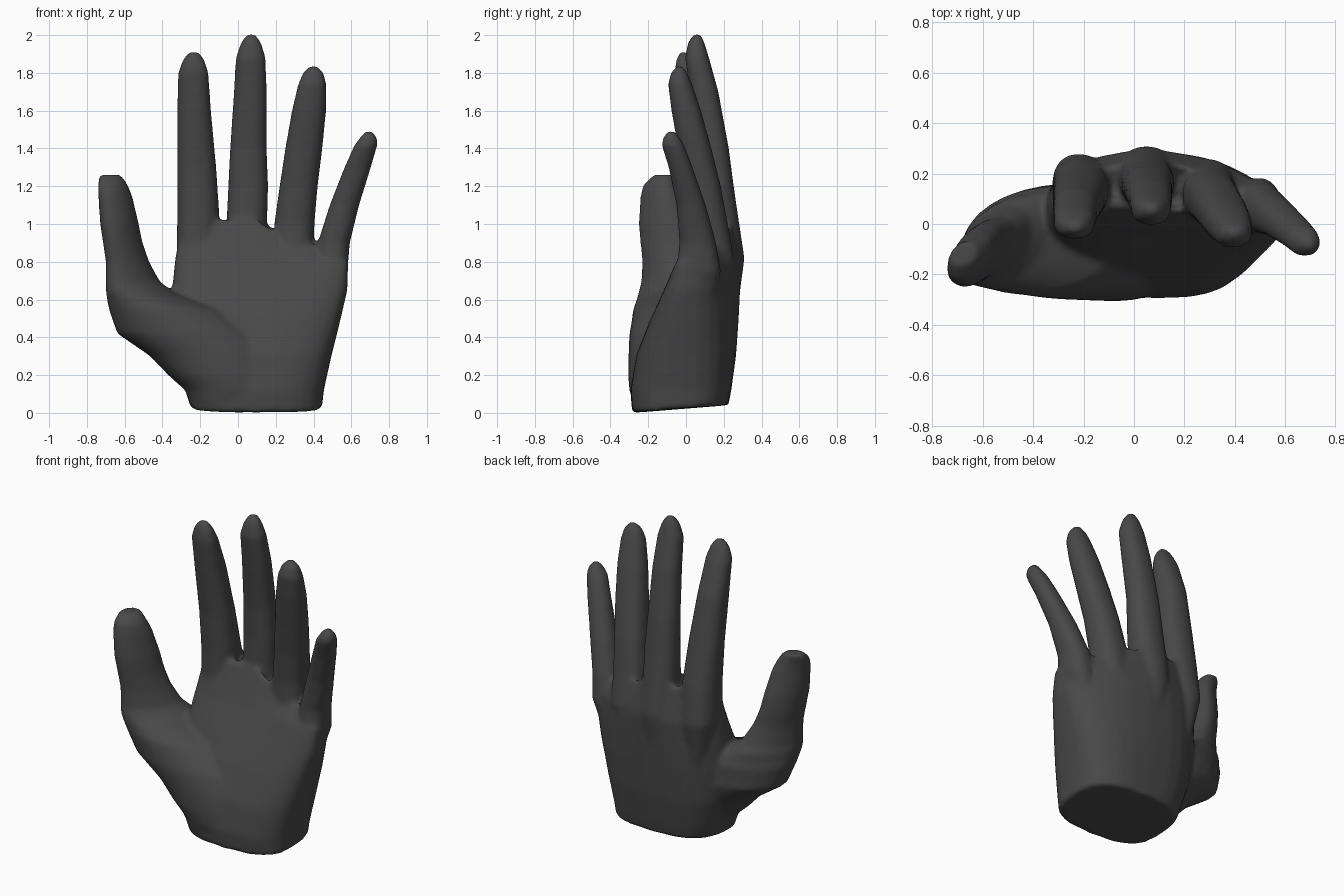
import bpy, bmesh, math

SIDES = 28


def add_loft(bm, sections, power=2.3, warp=None):
    """Closed loft through horizontal rings: (z, x_left, x_right, y_front, y_back, skew)."""
    rings = []
    for z, xl, xr, yf, yb, *rest in sections:
        k = rest[0] if rest else 0.0
        cx, cy, rx, h = (xl + xr) / 2, (yf + yb) / 2, (xr - xl) / 2, (yb - yf) / 2
        ry = math.sqrt(max(h * h - (k * rx) ** 2, (0.3 * h) ** 2))
        ring = []
        for i in range(SIDES):
            a = 2 * math.pi * i / SIDES
            c, s = math.cos(a), math.sin(a)
            x = rx * math.copysign(abs(c) ** (2 / power), c)
            y = ry * math.copysign(abs(s) ** (2 / power), s) + k * x
            p = (cx + x, cy + y, z)
            ring.append(bm.verts.new(warp(p, s) if warp else p))
        rings.append(ring)
    for lo, hi in zip(rings, rings[1:]):
        for i in range(SIDES):
            j = (i + 1) % SIDES
            bm.faces.new((lo[i], lo[j], hi[j], hi[i]))
    bm.faces.new(rings[0][::-1])
    bm.faces.new(rings[-1])


def palm_warp(p, s):
    """Arch the knuckles, slant the wrist cut and lower the little-finger side."""
    x, y, z = p
    arch = 0.15 * min(1, max(0.15, z / 0.85)) ** 1.5
    if x < 0.05:
        arch *= 0.7
    y -= arch * ((x - 0.05) / 0.5) ** 2 * (0.75 + 0.25 * s)
    if z < 0.01:
        z += 0.04 * min(1, max(0, (y + 0.28) / 0.5))
        z += 0.05 * max(0, abs(x - 0.11) - 0.24)
    if z > 0.97:
        z -= 0.45 * max(0, x - 0.12)
    return x, y, z


palm = [
    (0.00, -0.25, 0.445, -0.285, 0.225), (0.12, -0.28, 0.455, -0.295, 0.24),
    (0.30, -0.33, 0.495, -0.265, 0.265), (0.50, -0.35, 0.545, -0.185, 0.28),
    (0.65, -0.35, 0.58, -0.11, 0.288), (0.80, -0.335, 0.585, -0.03, 0.293),
    (1.02, -0.30, 0.54, 0.06, 0.245),
]
thumb = [
    (0.05, -0.25, 0.15, -0.28, 0.10, 0), (0.12, -0.28, 0.22, -0.30, 0.12, 0),
    (0.20, -0.37, 0.22, -0.307, 0.14, 0), (0.30, -0.465, 0.20, -0.305, 0.15, 0),
    (0.42, -0.64, 0.12, -0.30, 0.16, 0), (0.55, -0.685, -0.06, -0.28, 0.15, 0.12),
    (0.64, -0.70, -0.335, -0.25, 0.11, 0.4), (0.69, -0.70, -0.41, -0.235, 0.07, 0.5),
    (0.80, -0.70, -0.47, -0.23, 0.03, 0.5), (0.90, -0.715, -0.505, -0.24, 0.015, 0.5),
    (1.00, -0.73, -0.525, -0.25, 0.0, 0.5), (1.15, -0.74, -0.56, -0.24, -0.04, 0.5),
    (1.21, -0.742, -0.585, -0.225, -0.06, 0.4), (1.26, -0.735, -0.62, -0.17, -0.07, 0.2),
]
index_finger = [
    (0.35, -0.24, -0.16, 0.0, 0.20), (0.82, -0.325, -0.115, 0.02, 0.28),
    (1.04, -0.322, -0.098, 0.02, 0.25), (1.30, -0.322, -0.115, 0.005, 0.20),
    (1.60, -0.322, -0.143, -0.035, 0.14), (1.80, -0.317, -0.156, -0.06, 0.065),
    (1.87, -0.293, -0.177, -0.052, 0.03), (1.912, -0.26, -0.21, -0.03, 0.005),
]
middle_finger = [
    (0.35, 0.0, 0.12, 0.05, 0.25), (0.82, -0.06, 0.16, 0.06, 0.31),
    (1.03, -0.06, 0.155, 0.07, 0.278), (1.20, -0.052, 0.16, 0.07, 0.253),
    (1.40, -0.042, 0.152, 0.06, 0.227), (1.70, -0.022, 0.152, 0.02, 0.172),
    (1.88, -0.012, 0.147, -0.005, 0.122), (1.96, 0.015, 0.123, 0.01, 0.098),
    (2.007, 0.048, 0.092, 0.04, 0.078),
]
ring_finger = [
    (0.35, 0.24, 0.34, 0.0, 0.20), (0.80, 0.20, 0.40, 0.0, 0.258),
    (1.00, 0.192, 0.405, 0.01, 0.222), (1.20, 0.22, 0.422, -0.01, 0.185),
    (1.40, 0.25, 0.447, -0.042, 0.135), (1.60, 0.285, 0.467, -0.077, 0.08),
    (1.74, 0.318, 0.469, -0.095, 0.032), (1.80, 0.343, 0.453, -0.08, 0.007),
    (1.837, 0.38, 0.42, -0.05, -0.018),
]
little_finger = [
    (0.40, 0.38, 0.46, -0.05, 0.13), (0.75, 0.41, 0.58, -0.05, 0.185),
    (0.90, 0.422, 0.592, -0.035, 0.16), (1.10, 0.485, 0.642, -0.05, 0.105),
    (1.30, 0.563, 0.704, -0.092, 0.035), (1.42, 0.617, 0.739, -0.13, -0.01),
    (1.46, 0.648, 0.735, -0.12, -0.035), (1.492, 0.675, 0.712, -0.1, -0.06),
]

# Palm, thumb and fingers gathered in one mesh
bm = bmesh.new()
add_loft(bm, palm, 2.8, palm_warp)
add_loft(bm, thumb, 2.1)
for part in (index_finger, middle_finger, ring_finger, little_finger):
    add_loft(bm, part)
bmesh.ops.recalc_face_normals(bm, faces=bm.faces)
mesh = bpy.data.meshes.new("hand")
bm.to_mesh(mesh)
bm.free()
hand = bpy.data.objects.new("hand", mesh)
bpy.context.collection.objects.link(hand)

# Fuse into a single skin with soft webs
remesh = hand.modifiers.new("fuse", 'REMESH')
remesh.mode = 'VOXEL'
remesh.voxel_size = 0.015
soften = hand.modifiers.new("soften", 'SMOOTH')
soften.factor = 0.5
soften.iterations = 7
bpy.context.view_layer.update()
skin = bpy.data.meshes.new_from_object(hand.evaluated_get(bpy.context.evaluated_depsgraph_get()))
hand.modifiers.clear()
hand.data = skin

# Dark grey skin, smooth except at the wrist cut
grey = bpy.data.materials.new("dark grey")
grey.diffuse_color = (0.065, 0.065, 0.065, 1)
skin.materials.clear()
skin.materials.append(grey)
for f in skin.polygons:
    f.use_smooth = True
    f.material_index = 0
skin.set_sharp_from_angle(angle=math.radians(60))
